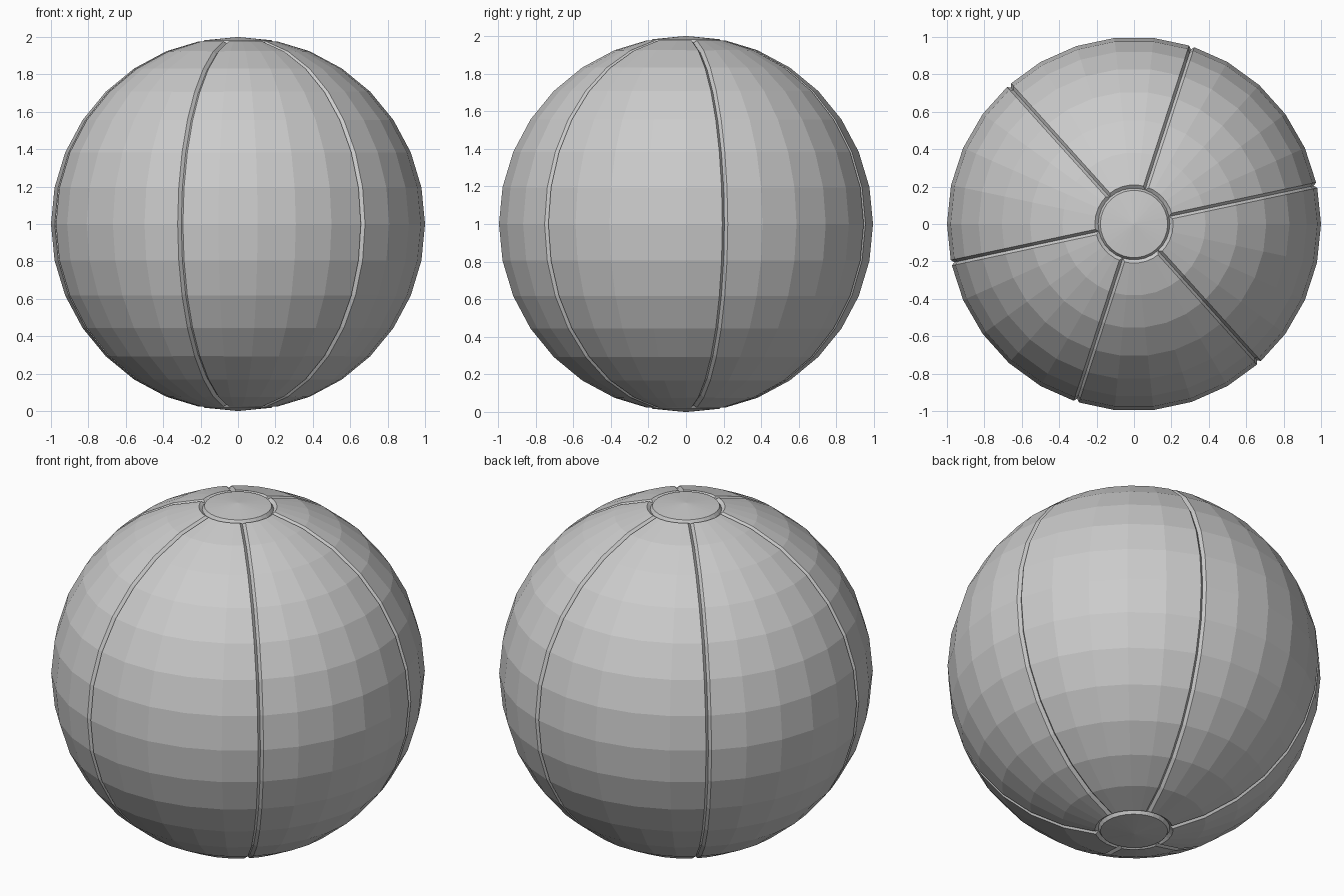
import bpy
import bmesh
from math import sin, cos, pi, atan2, radians, floor
from mathutils import Vector

cube = bpy.data.objects.get("Cube")
if cube:
    bpy.data.objects.remove(cube, do_unlink=True)

SEGMENTS, RINGS, PANELS = 30, 16, 6
SEAM_ANGLE = radians(12)
SEAM_HALF_WIDTH, SEAM_DEPTH = 0.015, 0.018

grey = bpy.data.materials.new("grey_vinyl")
grey.use_nodes = True
grey.diffuse_color = (0.6, 0.6, 0.6, 1)
grey.node_tree.nodes["Principled BSDF"].inputs["Base Color"].default_value = (0.6, 0.6, 0.6, 1)

# Faceted ball: a half circle spun round the vertical axis
bm = bmesh.new()
arc = [bm.verts.new((sin(pi * i / RINGS), 0, cos(pi * i / RINGS))) for i in range(RINGS + 1)]
edges = [bm.edges.new(pair) for pair in zip(arc, arc[1:])]
bmesh.ops.spin(bm, geom=arc + edges, cent=(0, 0, 0), axis=(0, 0, 1),
               angle=2 * pi, steps=SEGMENTS, use_duplicate=False)
bmesh.ops.remove_doubles(bm, verts=bm.verts[:], dist=0.001)
bmesh.ops.recalc_face_normals(bm, faces=bm.faces[:])


def region(face):
    """Name the cap or the gore that a face belongs to."""
    c = face.calc_center_median()
    if abs(c.z) > cos(pi / RINGS):
        return "top" if c.z > 0 else "bottom"
    return floor((atan2(c.y, c.x) - SEAM_ANGLE) / (2 * pi / PANELS)) % PANELS


regions = {}
for face in bm.faces:
    regions.setdefault(region(face), []).append(face)

# Inset each gore and cap, leaving a narrow rim along the seams
rim = set()
for faces in regions.values():
    rim.update(bmesh.ops.inset_region(bm, faces=faces, thickness=SEAM_HALF_WIDTH,
                                      use_even_offset=True)["faces"])

# Sink the seam lines into V-shaped grooves
for vert in bm.verts:
    if all(face in rim for face in vert.link_faces):
        vert.co -= vert.co.normalized() * SEAM_DEPTH

bmesh.ops.translate(bm, verts=bm.verts[:], vec=Vector((0, 0, 1)))
mesh = bpy.data.meshes.new("ball")
bm.to_mesh(mesh)
bm.free()
mesh.materials.append(grey)
ball = bpy.data.objects.new("ball", mesh)
bpy.context.collection.objects.link(ball)
